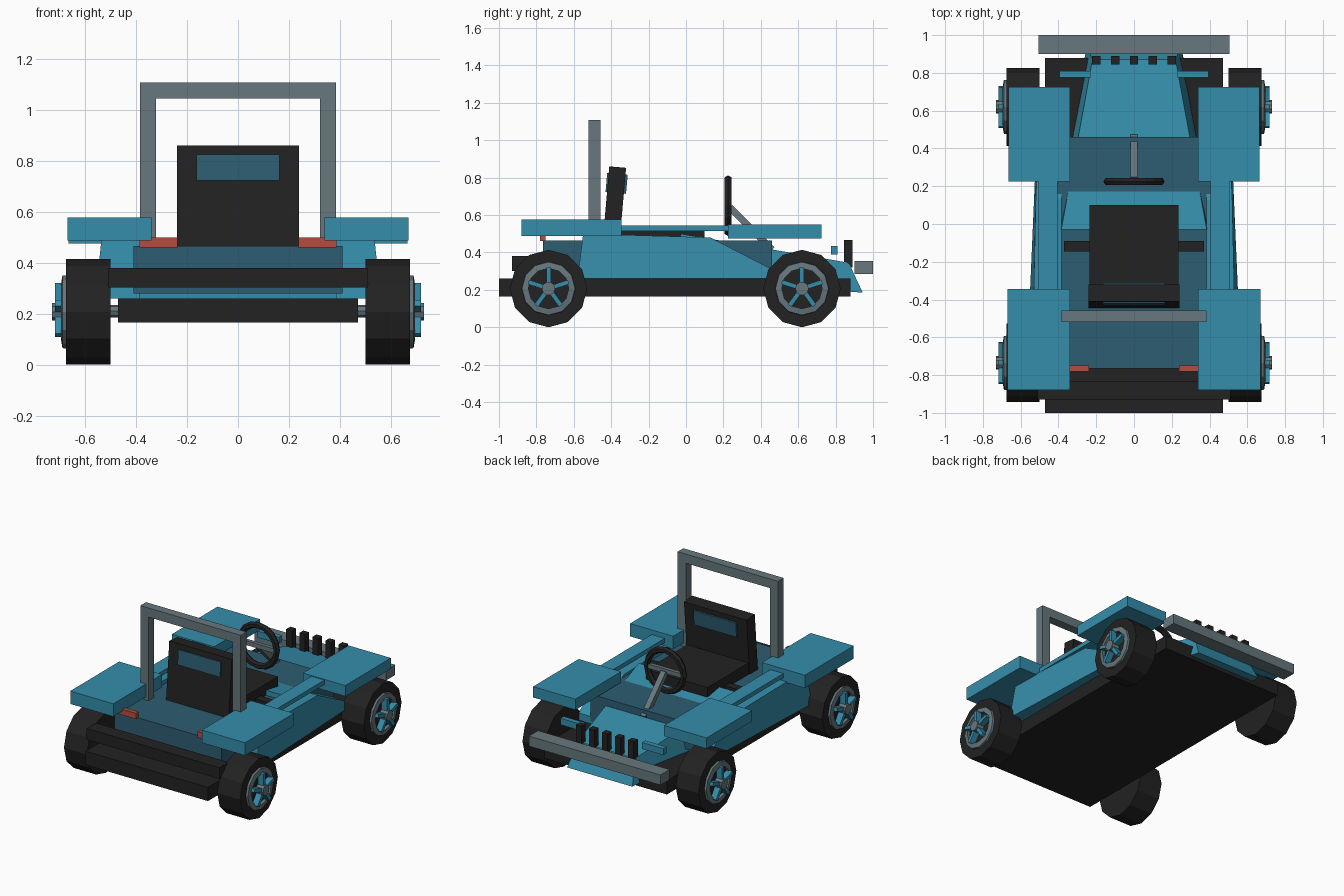
import bpy, bmesh, math
from mathutils import Matrix, Vector

if "Cube" in bpy.data.objects:
    bpy.data.objects.remove(bpy.data.objects["Cube"])

def mat(name, r, g, b):
    m = bpy.data.materials.new(name)
    m.diffuse_color = (r, g, b, 1)
    m.use_nodes = True
    m.node_tree.nodes["Principled BSDF"].inputs["Base Color"].default_value = m.diffuse_color
    return m

BLUE = mat("body_blue", 0.036, 0.27, 0.41)
TEAL = mat("dark_teal", 0.026, 0.11, 0.165)
BLACK = mat("black", 0.016, 0.016, 0.016)
GREY = mat("metal_grey", 0.135, 0.185, 0.205)
RED = mat("light_red", 0.48, 0.07, 0.048)

def finish(name, bm, m):
    bmesh.ops.recalc_face_normals(bm, faces=bm.faces[:])
    me = bpy.data.meshes.new(name)
    bm.to_mesh(me)
    bm.free()
    me.materials.append(m)
    ob = bpy.data.objects.new(name, me)
    bpy.context.collection.objects.link(ob)
    return ob

def box(name, x, y, z, m, tilt=0.0):
    """Box from (min, max) ranges, optionally tilted about its own x axis."""
    bm = bmesh.new()
    c = [(a[0] + a[1]) / 2 for a in (x, y, z)]
    s = [a[1] - a[0] for a in (x, y, z)]
    M = Matrix.Translation(c) @ Matrix.Rotation(tilt, 4, 'X') @ Matrix.Diagonal((*s, 1))
    bmesh.ops.create_cube(bm, size=1, matrix=M)
    return finish(name, bm, m)

def pair(name, x, y, z, m):
    """Mirrored left and right boxes."""
    box(name + "_right", x, y, z, m)
    box(name + "_left", (-x[1], -x[0]), y, z, m)

def loft(name, a, b, m):
    """Solid between two matching outlines."""
    bm = bmesh.new()
    va, vb = [bm.verts.new(p) for p in a], [bm.verts.new(p) for p in b]
    n = len(a)
    bm.faces.new(va)
    bm.faces.new(vb)
    for i in range(n):
        j = (i + 1) % n
        bm.faces.new((va[i], va[j], vb[j], vb[i]))
    return finish(name, bm, m)

def disc(name, x0, x1, y, z, r, m, seg=12):
    """Cylinder along x."""
    bm = bmesh.new()
    M = Matrix.Translation(((x0 + x1) / 2, y, z)) @ Matrix.Rotation(math.pi / 2, 4, 'Y')
    bmesh.ops.create_cone(bm, cap_ends=True, segments=seg, radius1=r, radius2=r,
                          depth=abs(x1 - x0), matrix=M)
    return finish(name, bm, m)

def ring(name, M, profile, seg, m):
    """Revolve a closed (radius, height) profile around local z."""
    bm = bmesh.new()
    loops = []
    for i in range(seg):
        a = 2 * math.pi * i / seg
        loops.append([bm.verts.new(M @ Vector((r * math.cos(a), r * math.sin(a), h))) for r, h in profile])
    n = len(profile)
    for i in range(seg):
        A, B = loops[i], loops[(i + 1) % seg]
        for k in range(n):
            bm.faces.new((A[k], A[(k + 1) % n], B[(k + 1) % n], B[k]))
    return finish(name, bm, m)

# chassis floor, tub and bumpers
box("floor", (-.47, .47), (-1, .88), (.165, .26), BLACK)
box("tub", (-.41, .41), (-.765, .46), (.28, .465), TEAL)
box("rear_bumper", (-.51, .51), (-.93, -.83), (.302, .38), BLACK)
box("front_bumper", (-.505, .505), (.90, 1.0), (.285, .355), GREY)

# tapered nose
rear = [(-.42, -.03, .26), (-.385, -.03, .5), (.385, -.03, .5), (.42, -.03, .26)]
tip = [(-.25, .945, .185), (-.22, .87, .345), (.22, .87, .345), (.25, .945, .185)]
loft("nose", rear, tip, BLUE)

# side pods: (y, z, outer x)
pod = [(-.58, .26, .56), (-.55, .5, .535), (.13, .48, .52), (.46, .31, .505), (.46, .26, .515)]
for s, side in ((1, "right"), (-1, "left")):
    loft("side_pod_" + side, [(s * .385, y, z) for y, z, x in pod],
         [(s * x, y, z) for y, z, x in pod], BLUE)

# fenders, rails and lights
pair("rear_fender", (.34, .67), (-.88, -.345), (.488, .577), BLUE)
pair("front_fender", (.34, .665), (.225, .725), (.475, .55), BLUE)
pair("side_rail", (.405, .505), (-.345, .23), (.515, .545), BLUE)
pair("headlight_bar", (.23, .395), (.775, .81), (.39, .435), BLUE)
pair("tail_light", (.237, .387), (-.78, -.75), (.46, .5), RED)

# nose grille teeth
for i in range(5):
    x = (i - 2) * .1
    box("grille_tooth_%d" % i, (x - .022, x + .022), (.845, .89), (.32, .467), BLACK)

# roll bar
pair("roll_bar_post", (.322, .385), (-.52, -.458), (.46, 1.06), GREY)
box("roll_bar_top", (-.385, .385), (-.52, -.458), (1.045, 1.108), GREY)

# seat
box("seat_cushion", (-.235, .235), (-.4, .1), (.462, .545), BLACK)
box("seat_back", (-.24, .24), (-.428, -.338), (.45, .857), BLACK, math.radians(-5))
box("seat_panel", (-.163, .163), (-.426, -.316), (.718, .82), TEAL, math.radians(-5))
box("seat_mount", (-.37, .37), (-.145, -.09), (.45, .485), BLACK)

# steering wheel and column
wheel_c = Vector((0, .225, .65))
ring("steering_wheel", Matrix.Translation(wheel_c) @ Matrix.Rotation(math.pi / 2, 4, 'X'),
     [(.14 + .022 * math.cos(k * math.pi / 3), .022 * math.sin(k * math.pi / 3)) for k in range(6)],
     16, BLACK)
box("steering_spoke", (-.14, .14), (.212, .238), (.635, .665), GREY)
a, b = Vector((0, .235, .64)), Vector((0, .46, .415))
d = Vector((0, .013, .013))
loft("steering_column", [a + d + Vector((-.019, 0, 0)), a + d + Vector((.019, 0, 0)),
                         a - d + Vector((.019, 0, 0)), a - d + Vector((-.019, 0, 0))],
     [b + d + Vector((-.019, 0, 0)), b + d + Vector((.019, 0, 0)),
      b - d + Vector((.019, 0, 0)), b - d + Vector((-.019, 0, 0))], GREY)

# wheels with rims, five spokes and hubs
ZC = .207
for end, y in (("front", .62), ("rear", -.735)):
    disc(end + "_axle", -.52, .52, y, ZC + .003, .025, GREY, 8)
    for s, side in ((1, "right"), (-1, "left")):
        tag = end + "_" + side + "_"
        disc(tag + "tyre", s * .50, s * .675, y, ZC, .207, BLACK)
        M = Matrix.Translation((s * .675, y, ZC)) @ Matrix.Rotation(s * math.pi / 2, 4, 'Y')
        ring(tag + "rim", M, [(.108, -.01), (.145, -.01), (.142, .014), (.108, .02)], 12, GREY)
        disc(tag + "hub", s * .67, s * .73, y, ZC, .036, GREY, 10)
        bm = bmesh.new()
        for k in range(5):
            T = (Matrix.Translation((s * .697, y, ZC)) @ Matrix.Rotation(k * 2 * math.pi / 5, 4, 'X')
                 @ Matrix.Translation((0, 0, .068)) @ Matrix.Diagonal((.042, .024, .09, 1)))
            bmesh.ops.create_cube(bm, size=1, matrix=T)
        finish(tag + "spokes", bm, BLUE)
